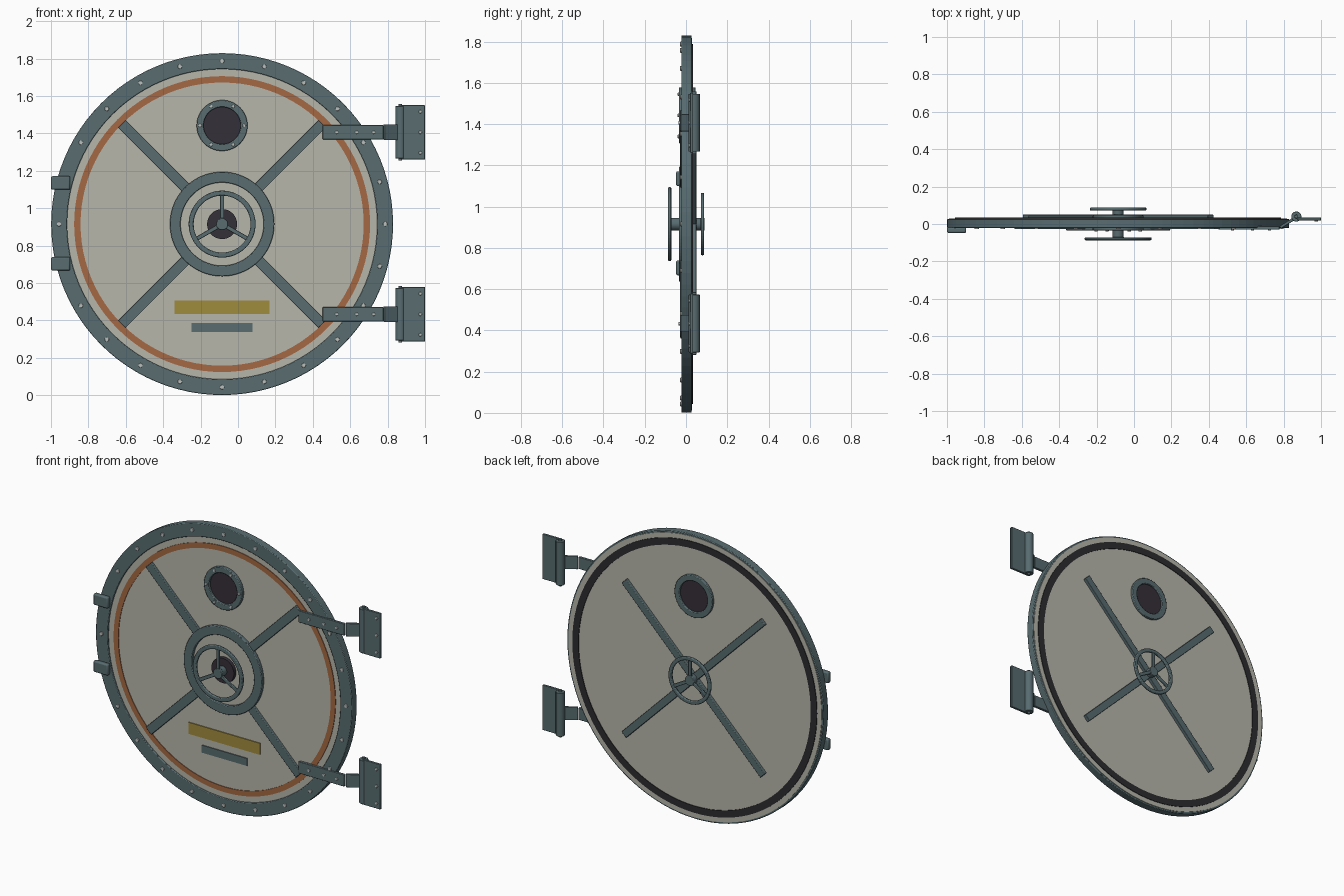
import bpy, bmesh, math
from mathutils import Matrix, Vector

cube = bpy.data.objects.get("Cube")
if cube:
    bpy.data.objects.remove(cube)

CX, CZ, R = -0.085, 0.915, 0.914


def material(name, color):
    m = bpy.data.materials.new(name)
    m.use_nodes = True
    m.diffuse_color = (*color, 1)
    m.node_tree.nodes["Principled BSDF"].inputs["Base Color"].default_value = (*color, 1)
    return m


STEEL = material("blue grey steel", (0.098, 0.15, 0.162))
PANEL = material("pale grey paint", (0.47, 0.465, 0.405))
ORANGE = material("orange paint", (0.376, 0.136, 0.054))
YELLOW = material("yellow paint", (0.352, 0.262, 0.048))
RUBBER = material("black rubber", (0.025, 0.025, 0.03))
GLASS = material("dark glass", (0.036, 0.029, 0.04))
BOLT = material("light metal", (0.5, 0.53, 0.51))


def finish(name, bm, mat, bevel=0):
    bmesh.ops.recalc_face_normals(bm, faces=bm.faces)
    mesh = bpy.data.meshes.new(name)
    bm.to_mesh(mesh)
    bm.free()
    mesh.materials.append(mat)
    ob = bpy.data.objects.new(name, mesh)
    bpy.context.collection.objects.link(ob)
    bpy.ops.object.select_all(action="DESELECT")
    bpy.context.view_layer.objects.active = ob
    ob.select_set(True)
    bpy.ops.object.shade_smooth_by_angle(angle=math.radians(35))
    if bevel:
        mod = ob.modifiers.new("bevel", "BEVEL")
        mod.width, mod.segments, mod.limit_method = bevel, 2, "ANGLE"
    return ob


def ring(name, mat, r0, r1, y0, y1, x=CX, z=CZ, seg=96, bevel=0):
    """Flat ring around the y axis; r0 = 0 gives a solid disc."""
    bm = bmesh.new()
    if r0 == 0:
        turn = Matrix.Translation((x, (y0 + y1) / 2, z)) @ Matrix.Rotation(math.pi / 2, 4, "X")
        bmesh.ops.create_cone(bm, cap_ends=True, segments=seg, radius1=r1, radius2=r1,
                              depth=y1 - y0, matrix=turn)
    else:
        corners = [(r0, y0), (r1, y0), (r1, y1), (r0, y1)]
        vs = [bm.verts.new((x + r, y, z)) for r, y in corners]
        face = bm.faces.new(vs)
        bmesh.ops.spin(bm, geom=[face], cent=(x, 0, z), axis=(0, 1, 0),
                       angle=2 * math.pi, steps=seg, use_merge=True)
        bmesh.ops.remove_doubles(bm, verts=bm.verts, dist=1e-5)
        inner = [f for f in bm.faces if len({round(v.co.x * 1e4) for v in f.verts}) == 4
                 and all(abs(v.co.z - z) < 1e-4 for v in f.verts)]
        bmesh.ops.delete(bm, geom=inner + [f for f in bm.faces if f not in inner and
                         all(abs(v.co.z - z) < 1e-4 for v in f.verts)], context="FACES_ONLY")
    return finish(name, bm, mat, bevel)


def box(name, mat, x, y, z, bevel=0, turn=None):
    """Box from three (low, high) ranges, optionally turned about its middle."""
    mid = Vector([sum(p) / 2 for p in (x, y, z)])
    size = [p[1] - p[0] for p in (x, y, z)]
    bm = bmesh.new()
    m = Matrix.Translation(mid) @ (turn or Matrix()) @ Matrix.Diagonal((*size, 1))
    bmesh.ops.create_cube(bm, size=1, matrix=m)
    return finish(name, bm, mat, bevel)


def spoke(name, angle, r0, r1, width, y0, y1, bevel=0.003):
    """Radial bar around the door centre."""
    rot = Matrix.Rotation(-angle, 4, "Y")
    mid = rot @ Vector(((r0 + r1) / 2, 0, 0)) + Vector((CX, (y0 + y1) / 2, CZ))
    bm = bmesh.new()
    m = Matrix.Translation(mid) @ rot @ Matrix.Diagonal((r1 - r0, y1 - y0, width, 1))
    bmesh.ops.create_cube(bm, size=1, matrix=m)
    return finish(name, bm, STEEL, bevel)


def bolt(name, x, z, y, r=0.012):
    return ring(name, BOLT, 0, r, y - 0.006, y + 0.004, x, z, 12, 0.002)


def upright(name, x, y, r, z0, z1):
    bm = bmesh.new()
    bmesh.ops.create_cone(bm, cap_ends=True, segments=24, radius1=r, radius2=r, depth=z1 - z0,
                          matrix=Matrix.Translation((x, y, (z0 + z1) / 2)))
    return finish(name, bm, STEEL, 0.002)


# Door body, rim, painted ring and gasket
ring("outer_rim", STEEL, 0.829, R, -0.022, 0.027, bevel=0.004)
ring("door_panel", PANEL, 0, 0.832, -0.012, 0.03)
ring("back_lip", PANEL, 0.828, 0.903, 0.02, 0.03)
ring("orange_ring", ORANGE, 0.757, 0.791, -0.016, -0.01)
ring("rubber_gasket", RUBBER, 0.828, 0.872, 0.025, 0.034)
for i in range(24):
    a = math.tau * i / 24
    bolt("rim_bolt", CX + 0.872 * math.cos(a), CZ + 0.872 * math.sin(a), -0.022)

# Diagonal braces on both sides
for i in range(4):
    a = math.pi / 4 + i * math.pi / 2
    spoke("front_brace", a, 0.265, 0.757, 0.055, -0.028, -0.01)
    spoke("back_brace", a, 0.0, 0.70, 0.045, 0.028, 0.05)

# Centre ring and hub plate
ring("centre_ring", STEEL, 0.222, 0.279, -0.034, -0.01, bevel=0.004)
ring("hub_plate", GLASS, 0, 0.08, -0.035, -0.01, seg=48)


def handwheel(name, r0, r1, y0, y1, base):
    ring(name + "_rim", STEEL, r0, r1, y0, y1, seg=64, bevel=0.005)
    for i in range(3):
        spoke(name + "_spoke", math.pi / 2 + i * math.tau / 3, 0.01, r0 + 0.008, 0.022,
              y0 + 0.003, y1 - 0.003)
    ring(name + "_hub", STEEL, 0, 0.032, y0 - 0.001, y1 + 0.001, seg=32, bevel=0.003)
    ring(name + "_shaft", STEEL, 0, 0.03, min(base, y0), max(base, y1), seg=32)


handwheel("front_wheel", 0.152, 0.179, -0.087, -0.071, -0.03)
handwheel("back_wheel", 0.127, 0.151, 0.072, 0.088, 0.03)

# Porthole
PZ = 1.442
ring("porthole_front_ring", STEEL, 0.099, 0.136, -0.034, -0.01, z=PZ, seg=64, bevel=0.004)
ring("porthole_back_ring", STEEL, 0.099, 0.136, 0.028, 0.047, z=PZ, seg=64, bevel=0.004)
ring("porthole_glass", GLASS, 0, 0.1, -0.018, 0.036, z=PZ, seg=64)
for i in range(6):
    a = math.tau * i / 6
    bolt("porthole_bolt", CX + 0.118 * math.cos(a), PZ + 0.118 * math.sin(a), -0.034, 0.009)

# Marking plates
box("yellow_plate", YELLOW, (-0.34, 0.168), (-0.018, -0.01), (0.433, 0.507))
box("small_plate", STEEL, (-0.248, 0.077), (-0.018, -0.01), (0.337, 0.385))

# Latches on the right edge
for z in (1.135, 0.703):
    box("latch_block", STEEL, (-1.0, -0.897), (-0.048, -0.018), (z - 0.036, z + 0.036), 0.008)

# Hinges on the left edge
for z in (1.406, 0.433):
    box("hinge_strap", STEEL, (0.452, 0.778), (-0.03, -0.012), (z - 0.038, z + 0.038), 0.003)
    box("hinge_link", STEEL, (0.775, 0.865), (-0.002, 0.014), (z - 0.042, z + 0.042), 0.003,
        Matrix.Rotation(math.radians(32), 4, "Z"))
    upright("hinge_barrel", 0.868, 0.04, 0.027, z - 0.14, z + 0.14)
    upright("hinge_pin", 0.868, 0.04, 0.01, z - 0.152, z + 0.152)
    box("hinge_plate", STEEL, (0.875, 1.0), (0.019, 0.035), (z - 0.145, z + 0.145), 0.003)
    for x in (0.527, 0.634, 0.725):
        bolt("strap_bolt", x, z, -0.03, 0.009)
    for dz in (-0.11, 0, 0.11):
        bolt("plate_bolt", 0.975, z + dz, 0.019, 0.009)
